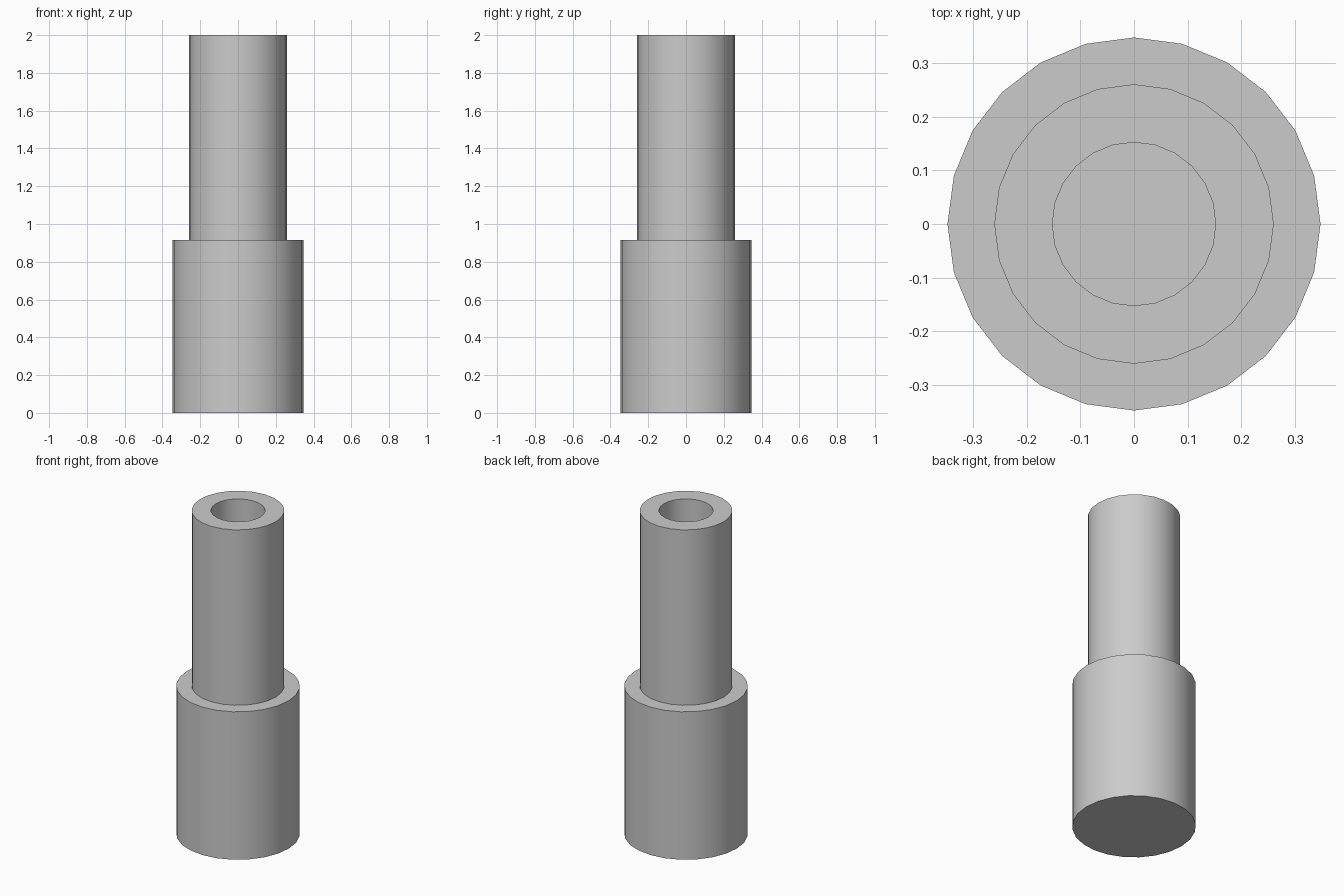
import bpy, bmesh, math
from mathutils import Matrix, Vector

cube = bpy.data.objects.get("Cube")
if cube:
    bpy.data.objects.remove(cube, do_unlink=True)

SIDES = 24
BASE_RADIUS, BASE_TOP = 0.347, 0.915
TUBE_RADIUS, BORE_RADIUS, TUBE_TOP = 0.26, 0.152, 2.0

grey = bpy.data.materials.new("plain grey")
grey.use_nodes = True
colour = (0.6, 0.6, 0.6, 1)
grey.diffuse_color = colour
grey.node_tree.nodes["Principled BSDF"].inputs["Base Color"].default_value = colour


def lathe(name, profile):
    """Spin a list of (radius, height) points around the z axis."""
    bm = bmesh.new()
    verts = [bm.verts.new((r, 0, z)) for r, z in profile]
    edges = [bm.edges.new(pair) for pair in zip(verts, verts[1:])]
    bmesh.ops.spin(bm, geom=verts + edges, cent=(0, 0, 0), axis=(0, 0, 1),
                   angle=math.tau, steps=SIDES, use_merge=True)
    bmesh.ops.remove_doubles(bm, verts=bm.verts, dist=0.0001)
    bmesh.ops.recalc_face_normals(bm, faces=bm.faces)
    mesh = bpy.data.meshes.new(name)
    bm.to_mesh(mesh)
    bm.free()
    mesh.materials.append(grey)
    obj = bpy.data.objects.new(name, mesh)
    bpy.context.collection.objects.link(obj)
    bpy.ops.object.select_all(action="DESELECT")
    obj.select_set(True)
    bpy.context.view_layer.objects.active = obj
    bpy.ops.object.shade_smooth_by_angle(angle=math.radians(30))
    return obj


# Stepped body: solid wide base, narrower tube, open bore down to the base top
lathe("stepped_sleeve", [
    (0, 0), (BASE_RADIUS, 0), (BASE_RADIUS, BASE_TOP),
    (TUBE_RADIUS, BASE_TOP), (TUBE_RADIUS, TUBE_TOP),
    (BORE_RADIUS, TUBE_TOP), (BORE_RADIUS, BASE_TOP), (0, BASE_TOP),
])
